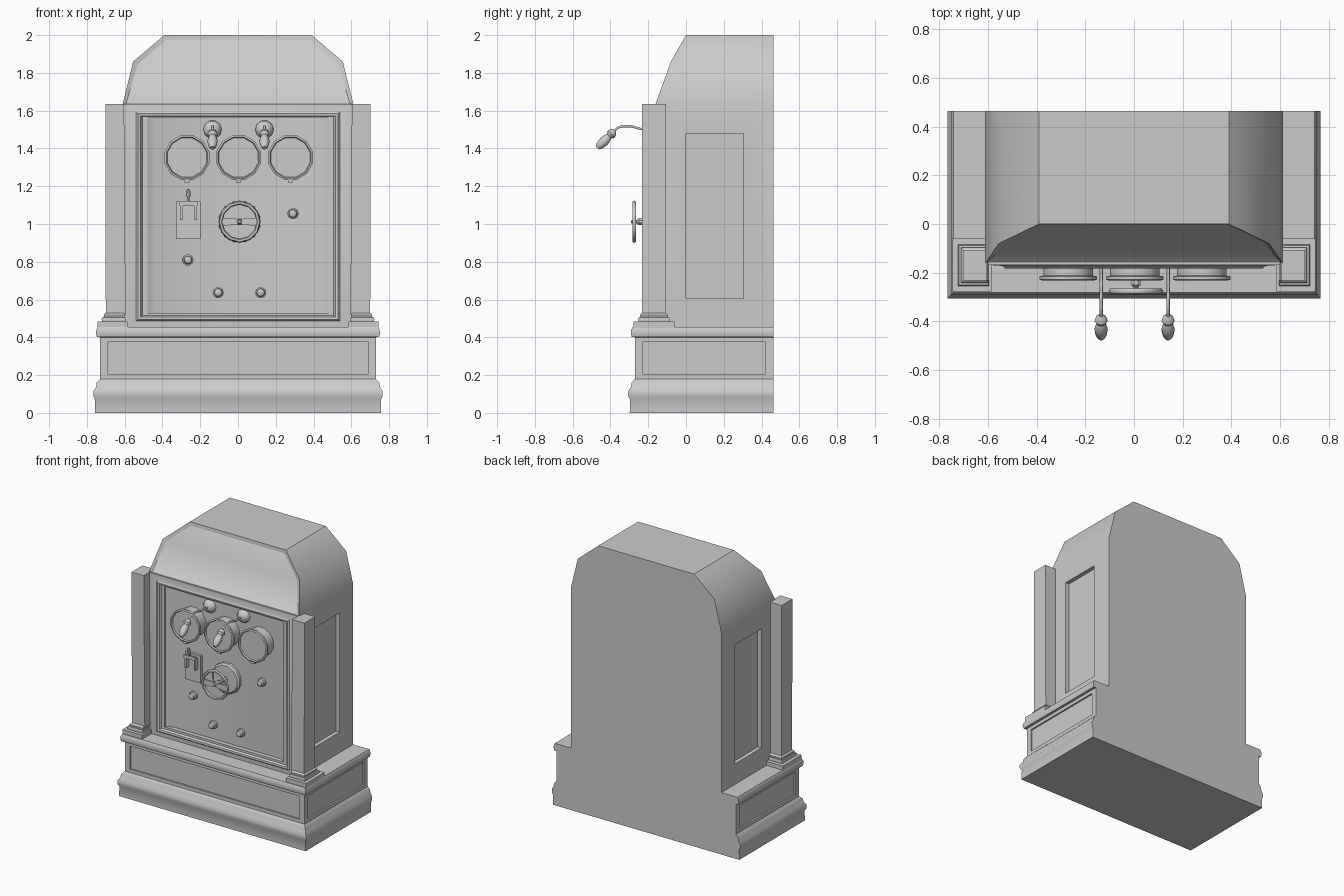
import bpy, bmesh, math

if "Cube" in bpy.data.objects:
    bpy.data.objects.remove(bpy.data.objects["Cube"])

def build(name, verts, faces, angle=40):
    me = bpy.data.meshes.new(name)
    me.from_pydata(verts, [], faces)
    bm = bmesh.new()
    bm.from_mesh(me)
    bmesh.ops.recalc_face_normals(bm, faces=bm.faces)
    bm.to_mesh(me)
    bm.free()
    ob = bpy.data.objects.new(name, me)
    bpy.context.collection.objects.link(ob)
    smooth(ob, angle)
    return ob

def smooth(ob, angle):
    bpy.ops.object.select_all(action='DESELECT')
    ob.select_set(True)
    bpy.context.view_layer.objects.active = ob
    bpy.ops.object.shade_smooth_by_angle(angle=math.radians(angle))

def loft(name, rings, loop=False, angle=40):
    """Skin equal-sized rings; cap the ends, or join last to first."""
    n, m = len(rings[0]), len(rings)
    verts = [v for r in rings for v in r]
    faces = []
    for i in range(m if loop else m - 1):
        a, b = i * n, ((i + 1) % m) * n
        faces += [(a + j, a + (j + 1) % n, b + (j + 1) % n, b + j) for j in range(n)]
    if not loop:
        faces += [tuple(range(n)), tuple(range((m - 1) * n, m * n))]
    return build(name, verts, faces, angle)

def spin(name, loc, profile, n=12, tilt=0):
    """Lathe (radius, distance forward) about the -y axis."""
    rings = [[(r * math.sin((k + .5) * math.tau / n), -t, r * math.cos((k + .5) * math.tau / n))
              for k in range(n)] for r, t in profile]
    ob = loft(name, rings)
    ob.location = loc
    ob.rotation_euler.x = tilt
    return ob

def rect_xy(x0, x1, y0, y1, z):
    return [(x0, y0, z), (x1, y0, z), (x1, y1, z), (x0, y1, z)]

def rect_xz(w, z0, z1, y):
    return [(-w, y, z0), (w, y, z0), (w, y, z1), (-w, y, z1)]

def box(name, x0, x1, y0, y1, z0, z1):
    return loft(name, [rect_xy(x0, x1, y0, y1, z0), rect_xy(x0, x1, y0, y1, z1)])

def cut(ob, cutter):
    cutter.hide_render = True
    mod = ob.modifiers.new("cut", 'BOOLEAN')
    mod.operation, mod.solver, mod.object = 'DIFFERENCE', 'EXACT', cutter
    bpy.context.view_layer.objects.active = ob
    bpy.ops.object.modifier_apply(modifier=mod.name)
    bpy.data.objects.remove(cutter)

BACK, FRONT, BOARD = .463, -.163, -.13

# Moulded base, flat at the back
prof = [(.028, 0), (.026, .07), (.036, .09), (.036, .115), (.022, .135), (.018, .16),
        (0, .18), (0, .40), (.017, .402), (.022, .42), (.02, .44), (.012, .455)]
base = loft("base", [rect_xy(-.73 - d, .73 + d, -.27 - d, BACK, z) for d, z in prof])
cut(base, box("cutter", -.69, .69, -.5, -.258, .205, .375))
for s in (-1, 1):
    cut(base, box("cutter", *sorted((s * .718, s * .9)), -.23, .42, .205, .375))
smooth(base, 40)

# Cabinet with chamfered arch and a sloping hood front
half = [(.612, .44, FRONT), (.612, 1.63, FRONT), (.555, 1.86, -.08), (.39, 2, 0)]
front = [(x, y, z) for x, z, y in half] + [(-x, y, z) for x, z, y in reversed(half)]
verts = front + [(x, BACK, z) for x, y, z in front]
faces = [(i, (i + 1) % 8, 8 + (i + 1) % 8, 8 + i) for i in range(8)]
faces += [(0, 1, 6, 7), (1, 2, 5, 6), (2, 3, 4, 5), tuple(range(8, 16))]
cabinet = build("cabinet", verts, faces)
bm = bmesh.new()
bm.from_mesh(cabinet.data)
bm.faces.ensure_lookup_table()
bmesh.ops.inset_region(bm, faces=[bm.faces[9], bm.faces[10]], thickness=.026, depth=-.012)
bm.to_mesh(cabinet.data)
bm.free()
cut(cabinet, loft("cutter", [rect_xz(.52, .53, 1.56, -.3), rect_xz(.48, .53, 1.56, -.155),
                             rect_xz(.435, .53, 1.56, BOARD)]))
for s in (-1, 1):
    cut(cabinet, box("cutter", *sorted((s * .582, s * .8)), 0, .305, .605, 1.48))
smooth(cabinet, 42)

# Moulded frame around the control board
loft("board_frame", [rect_xz(w, z0, z1, y) for w, z0, z1, y in (
    (.60, .455, 1.635, -.15), (.60, .455, 1.635, -.168), (.54, .487, 1.595, -.172),
    (.53, .495, 1.585, -.182), (.515, .507, 1.573, -.178), (.505, .515, 1.568, -.162),
    (.48, .53, 1.56, -.16), (.48, .53, 1.56, -.15))], loop=True)

# Corner columns with stepped feet
for s in (-1, 1):
    box("column_plinth", *sorted((s * .585, s * .745)), -.277, -.06, .44, .485)
    foot = [(.02, .485), (.022, .495), (.018, .506), (.01, .507), (.011, .518), (.006, .525), (0, .53)]
    loft("column_foot", [rect_xy(*sorted((s * (.605 - d * .4), s * (.70 + d))),
                                 -.232 - d, -.107 + d, z) for d, z in foot])
    loft("column_shaft", [rect_xy(*sorted((s * .595, s * .70)), -.232, -.107, .52),
                          rect_xy(*sorted((s * .603, s * .702)), -.232, -.107, 1.635)])

# Three round gauges, each with a small nub below
for x in (-.27, .003, .278):
    spin("gauge", (x, BOARD + .01, 1.352), [(.105, 0), (.105, .092), (.122, .095), (.122, .108),
         (.112, .112), (.107, .103)])
    box("gauge_nub", x - .013, x + .013, -.226, BOARD, 1.22, 1.245)

# Gooseneck lamps
for x in (-.135, .14):
    spin("lamp_rosette", (x, BOARD + .005, 1.50), [(.05, 0), (.047, .017), (.034, .035), (.012, .045)], 10)
    cu = bpy.data.curves.new("lamp_arm", 'CURVE')
    cu.dimensions, cu.bevel_depth, cu.bevel_resolution = '3D', .007, 1
    path = [(-.13, 1.50), (-.24, 1.503), (-.29, 1.518), (-.34, 1.518), (-.365, 1.508), (-.39, 1.48)]
    sp = cu.splines.new('POLY')
    sp.points.add(len(path) - 1)
    for p, (y, z) in zip(sp.points, path):
        p.co = (x, y, z, 1)
    bpy.context.collection.objects.link(bpy.data.objects.new("lamp_arm", cu))
    spin("lamp_head", (x, -.376, 1.496), [(.008, 0), (.022, .012), (.027, .028), (.018, .044),
         (.022, .055), (.028, .08), (.022, .115), (.012, .132)], 10, math.radians(45))

# Hand wheel in front of a round disc
wx, wz = .008, 1.012
spin("wheel_disc", (wx, BOARD + .01, wz), [(.112, 0), (.112, .03), (.10, .04)])
spin("wheel_hub", (wx, -.15, wz), [(.02, 0), (.014, .07), (.02, .085), (.02, .1), (.01, .11),
     (.012, .13), (.008, .14)], 8)
bpy.ops.mesh.primitive_torus_add(location=(wx, -.275, wz), rotation=(math.pi / 2, 0, 0),
                                 major_segments=12, minor_segments=6, major_radius=.101, minor_radius=.011)
wheel = bpy.context.object
wheel.name = "wheel_rim"
smooth(wheel, 60)
spoke = [(-.1, .02), (-.03, .018), (0, .01), (.03, .018), (.1, .02),
         (.1, -.02), (.03, -.018), (0, -.01), (-.03, -.018), (-.1, -.02)]
loft("wheel_spokes", [[(wx + x, y, wz + z) for x, z in spoke] for y in (-.28, -.268)])

# Knife switch: plate, two blades, crossbar and handle
box("switch_plate", -.327, -.198, -.15, BOARD + .01, .92, 1.12)
for x in (-.307, -.23):
    box("switch_blade", x, x + .012, -.185, -.145, 1.02, 1.10)
box("switch_crossbar", -.31, -.215, -.19, -.175, 1.095, 1.118)
spin("switch_handle", (-.263, -.183, 1.115), [(.006, -.005), (.006, .025), (.012, .035), (.012, .06),
     (.006, .072)], 8, math.radians(-75))

# Push buttons
for x, z in ((.29, 1.055), (-.265, .81), (-.105, .637), (.12, .637)):
    spin("button", (x, BOARD + .005, z), [(.03, 0), (.03, .02), (.023, .024), (.02, .042), (.013, .047)], 10)
